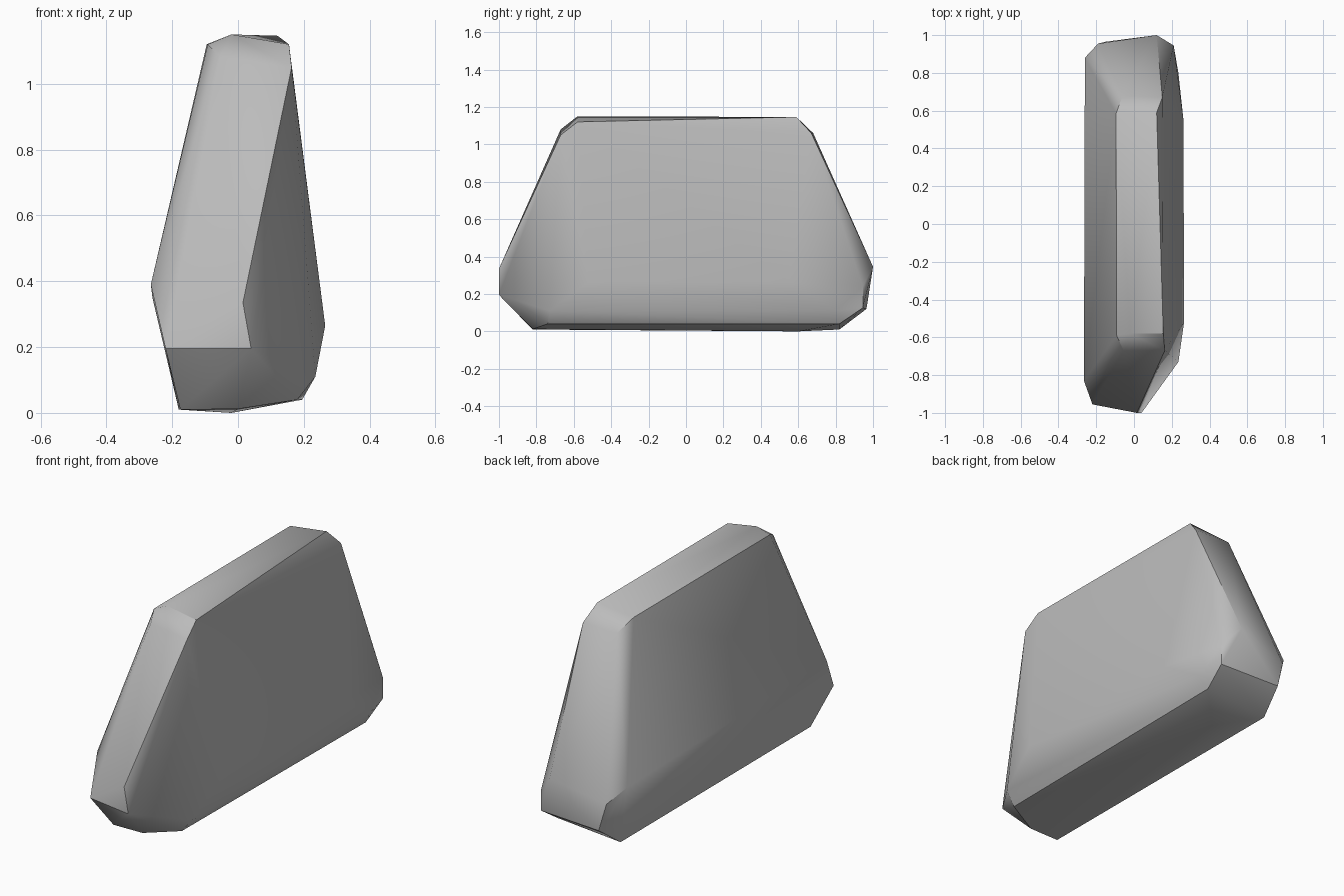
import bpy, bmesh, math

cube = bpy.data.objects.get("Cube")
if cube:
    bpy.data.objects.remove(cube)

# Corner rings of the boulder: crown, shoulders, nose, tail, belly
crown = [(-.02, -.58, 1.15), (.155, -.58, 1.12), (.12, .59, 1.146),
         (-.095, .585, 1.12), (-.092, -.59, 1.12)]
shoulders = [(-.055, -.67, 1.08), (.163, -.67, 1.05),
             (-.06, .68, 1.06), (.15, .67, 1.06)]
nose = [(.015, -1, .335), (.04, -1, .195), (-.22, -.955, .195),
        (-.265, -.83, .39), (.235, -.73, .11), (.265, -.52, .265)]
tail = [(.12, 1, .345), (.21, .945, .24), (.21, .945, .125), (.235, .8, .11),
        (.262, .55, .265), (-.26, .88, .35), (-.19, .955, .27), (-.15, .965, .12)]
belly = [(-.175, -.82, .01), (0, -.82, .012), (.18, -.74, .04),
         (.195, .82, .04), (-.18, .82, .01), (-.02, .6, 0)]

# Wrap the corners in one convex solid
bm = bmesh.new()
for corner in crown + shoulders + nose + tail + belly:
    bm.verts.new(corner)
hull = bmesh.ops.convex_hull(bm, input=bm.verts[:])
loose = {v for v in hull["geom_interior"] + hull["geom_unused"]
         if isinstance(v, bmesh.types.BMVert)}
bmesh.ops.delete(bm, geom=list(loose), context="VERTS")
bmesh.ops.dissolve_limit(bm, angle_limit=math.radians(1),
                         verts=bm.verts[:], edges=bm.edges[:])
bmesh.ops.recalc_face_normals(bm, faces=bm.faces[:])
mesh = bpy.data.meshes.new("boulder")
bm.to_mesh(mesh)
bm.free()
boulder = bpy.data.objects.new("boulder", mesh)
bpy.context.collection.objects.link(boulder)

# Stone colour
stone = bpy.data.materials.new("stone grey")
stone.use_nodes = True
grey = (.5, .5, .5, 1)
stone.diffuse_color = grey
stone.node_tree.nodes["Principled BSDF"].inputs["Base Color"].default_value = grey
mesh.materials.append(stone)

# Soft shading with crisp ridges
bpy.ops.object.select_all(action="DESELECT")
boulder.select_set(True)
bpy.context.view_layer.objects.active = boulder
bpy.ops.object.shade_smooth_by_angle(angle=math.radians(35))
